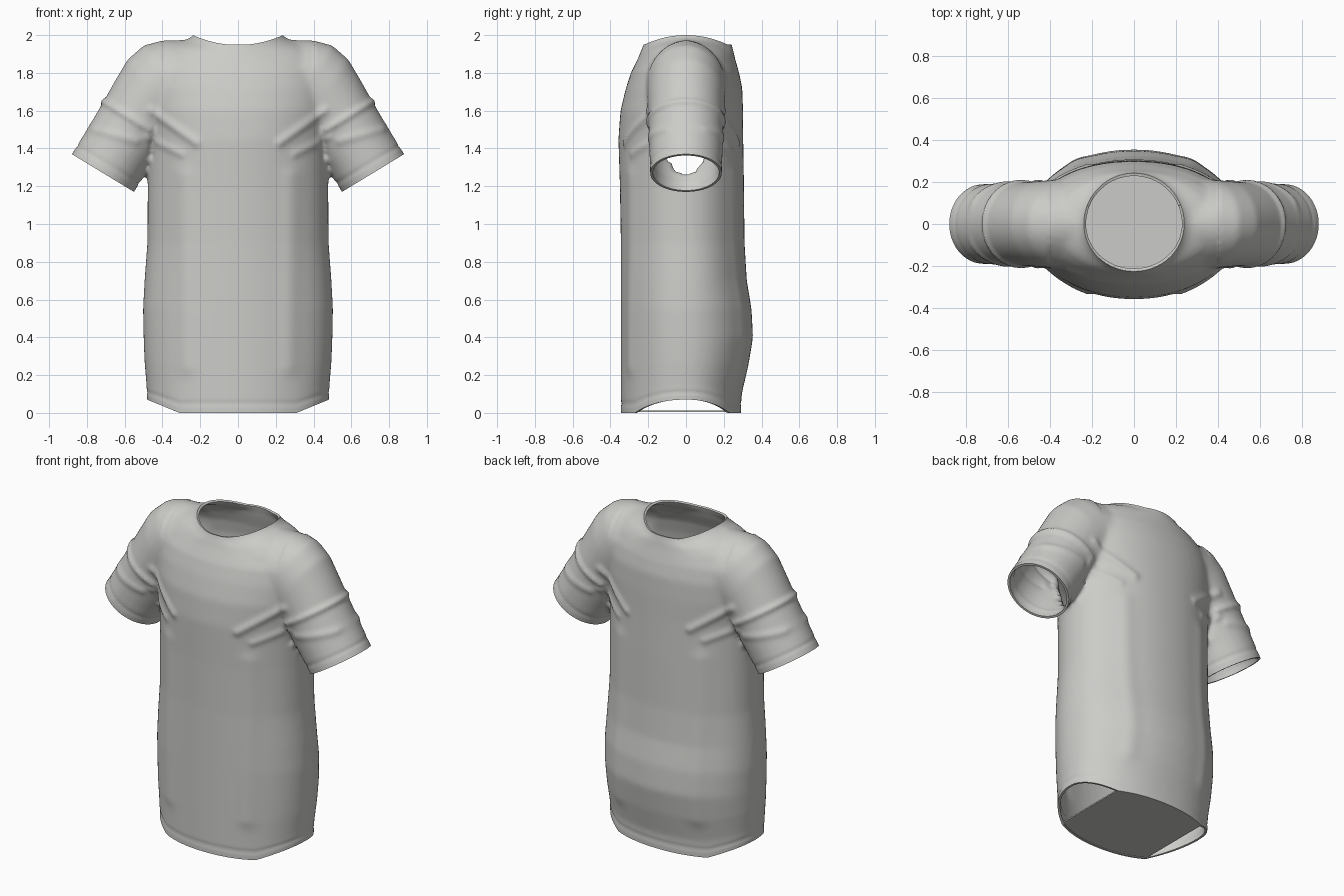
import bpy, bmesh, math
from mathutils import Vector

if "Cube" in bpy.data.objects:
    bpy.data.objects.remove(bpy.data.objects["Cube"])

fabric = bpy.data.materials.new("light grey fabric")
fabric.use_nodes = True
GREY = (0.6, 0.6, 0.58, 1)
fabric.diffuse_color = GREY
fabric.node_tree.nodes["Principled BSDF"].inputs["Base Color"].default_value = GREY
SEGMENTS = 72


def power(value, n):
    return math.copysign(abs(value) ** (2 / n), value)


def torso_ring(z, half_x, front, back, n):
    ring = []
    for i in range(SEGMENTS):
        a = math.tau * i / SEGMENTS
        s = power(math.sin(a), n)
        ring.append(Vector((half_x * power(math.cos(a), n), s * (back if s > 0 else front), z)))
    return ring


def sleeve_ring(side, top, bottom, half_y):
    top, bottom = Vector((top[0], 0, top[1])), Vector((bottom[0], 0, bottom[1]))
    mid, arm = (top + bottom) / 2, (top - bottom) / 2
    ring = []
    for i in range(SEGMENTS):
        a = math.tau * i / SEGMENTS
        p = mid + arm * math.cos(a) + Vector((0, half_y * math.sin(a), 0))
        ring.append(Vector((side * p.x, p.y, p.z)))
    return ring


def add_loft(bm, rings):
    # closed skin through a stack of rings, facing outward
    shell = bmesh.new()
    rows = [[shell.verts.new(p) for p in ring] for ring in rings]
    for low, high in zip(rows, rows[1:]):
        for i in range(SEGMENTS):
            j = (i + 1) % SEGMENTS
            shell.faces.new((low[i], low[j], high[j], high[i]))
    shell.faces.new(rows[0])
    shell.faces.new(rows[-1])
    bmesh.ops.recalc_face_normals(shell, faces=shell.faces)
    temp = bpy.data.meshes.new("shell")
    shell.to_mesh(temp)
    shell.free()
    bm.from_mesh(temp)
    bpy.data.meshes.remove(temp)


def make_object(name, bm):
    mesh = bpy.data.meshes.new(name)
    bm.to_mesh(mesh)
    bm.free()
    mesh.materials.append(fabric)
    obj = bpy.data.objects.new(name, mesh)
    bpy.context.collection.objects.link(obj)
    bpy.ops.object.select_all(action="DESELECT")
    obj.select_set(True)
    bpy.context.view_layer.objects.active = obj
    return obj


# torso: height, half width, front depth, back depth, roundness
torso = [
    (-0.05, 0.48, 0.345, 0.29, 2.1), (0.1, 0.485, 0.345, 0.295, 2.1),
    (0.25, 0.495, 0.345, 0.33, 2.1), (0.4, 0.5, 0.345, 0.355, 2.1),
    (0.55, 0.503, 0.345, 0.347, 2.1), (0.7, 0.495, 0.345, 0.322, 2.1),
    (0.9, 0.48, 0.345, 0.31, 2.1), (1.2, 0.478, 0.35, 0.307, 2.1),
    (1.45, 0.48, 0.358, 0.303, 2.1), (1.6, 0.5, 0.347, 0.302, 2.1),
    (1.72, 0.5, 0.318, 0.298, 2.1), (1.82, 0.48, 0.285, 0.277, 2.1),
    (1.9, 0.44, 0.255, 0.26, 2), (1.95, 0.36, 0.24, 0.252, 2),
    (1.975, 0.27, 0.232, 0.247, 2), (2.0, 0.232, 0.225, 0.242, 2),
    (2.05, 0.225, 0.22, 0.237, 2),
]

# sleeves: upper edge, lower edge, half depth, from cuff to inside the shoulder
sleeve = [
    ((0.91, 1.32), (0.58, 1.12), 0.188), ((0.88, 1.37), (0.55, 1.17), 0.19),
    ((0.80, 1.5), (0.48, 1.28), 0.194), ((0.72, 1.635), (0.42, 1.36), 0.197),
    ((0.65, 1.76), (0.35, 1.43), 0.2), ((0.585, 1.87), (0.3, 1.48), 0.205),
    ((0.5, 1.945), (0.25, 1.5), 0.21), ((0.4, 1.972), (0.2, 1.5), 0.22),
    ((0.25, 1.975), (0.14, 1.5), 0.21),
]

solid = bmesh.new()
add_loft(solid, [torso_ring(*row) for row in torso])
for side in (-1, 1):
    add_loft(solid, [sleeve_ring(side, *row) for row in sleeve])
shirt = make_object("shirt", solid)

# fuse torso and sleeves into one soft skin
remesh = shirt.modifiers.new("fuse", "REMESH")
remesh.mode = "VOXEL"
remesh.voxel_size = 0.014
bpy.ops.object.modifier_apply(modifier="fuse")
smooth = shirt.modifiers.new("soften", "SMOOTH")
smooth.iterations = 10
bpy.ops.object.modifier_apply(modifier="soften")

# folds and seams: start x, z, end x, z, width, height
folds = [
    (0.22, 1.43, 0.46, 1.6, 0.022, 0.012),
    (0.3, 1.37, 0.48, 1.46, 0.02, 0.008),
    (0.28, 1.25, 0.27, 0.25, 0.05, 0.008),
    (0.47, 1.5, 0.73, 1.66, 0.018, 0.012),
    (0.54, 1.44, 0.76, 1.5, 0.022, 0.008),
    (0.45, 1.45, 0.46, 1.36, 0.014, -0.01),
    (0, 0.05, 0.48, 0.05, 0.01, -0.004),
    (0.855, 1.415, 0.525, 1.215, 0.01, -0.004),
]


def fold_height(x, z):
    total = 0
    for x0, z0, x1, z1, width, height in folds:
        dx, dz = x1 - x0, z1 - z0
        t = ((x - x0) * dx + (z - z0) * dz) / (dx * dx + dz * dz)
        t = min(max(t, 0), 1)
        d = math.hypot(x - x0 - t * dx, z - z0 - t * dz) / width
        if d < 3:
            total += height * math.exp(-d * d)
    return total


bm = bmesh.new()
bm.from_mesh(shirt.data)
bm.normal_update()
moves = [(v, v.normal * fold_height(abs(v.co.x), v.co.z)) for v in bm.verts]
for v, move in moves:
    v.co += move


def open_end(point, normal, keep=lambda c: True):
    # trim everything past a plane, among the chosen faces
    faces = [f for f in bm.faces if keep(f.calc_center_median())]
    edges = {e for f in faces for e in f.edges}
    verts = {v for f in faces for v in f.verts}
    bmesh.ops.bisect_plane(bm, geom=faces + list(edges) + list(verts), dist=1e-5,
                           plane_co=point, plane_no=normal, clear_outer=True)


open_end((0, 0, 0), (0, 0, -1))
open_end((0, 0, 2), (0, 0, 1))
for side in (-1, 1):
    open_end((side * 0.715, 0, 1.27), (side * 0.52, 0, -0.855),
             lambda c: c.x * side > 0.525 and c.z > 1)

# raise the hem at the sides and dip the neckline front and back
for v in bm.verts:
    x, y, z = v.co
    if z < 0.35:
        v.co.z += 0.07 * min(max((abs(x) - 0.31) / 0.17, 0), 1) * (1 - z / 0.35)
    elif z > 1.8 and abs(x) < 0.4:
        v.co.z -= 0.05 * min((y / 0.22) ** 2, 1) * (z - 1.8) / 0.2
bm.to_mesh(shirt.data)
bm.free()

# cloth thickness
thick = shirt.modifiers.new("thickness", "SOLIDIFY")
thick.thickness = 0.014
thick.offset = -1
bpy.ops.object.modifier_apply(modifier="thickness")
bpy.ops.object.shade_smooth_by_angle(angle=math.radians(50))

# flat panel closing the bottom between front and back
bm = bmesh.new()
outline = [p for p in torso_ring(0.004, 0.475, 0.34, 0.286, 2.1) if abs(p.x) < 0.325]
panel = bm.faces.new([bm.verts.new(p) for p in outline])
extruded = bmesh.ops.extrude_face_region(bm, geom=[panel])["geom"]
for v in extruded:
    if isinstance(v, bmesh.types.BMVert):
        v.co.z += 0.008
bmesh.ops.recalc_face_normals(bm, faces=bm.faces)
make_object("bottom_panel", bm)
